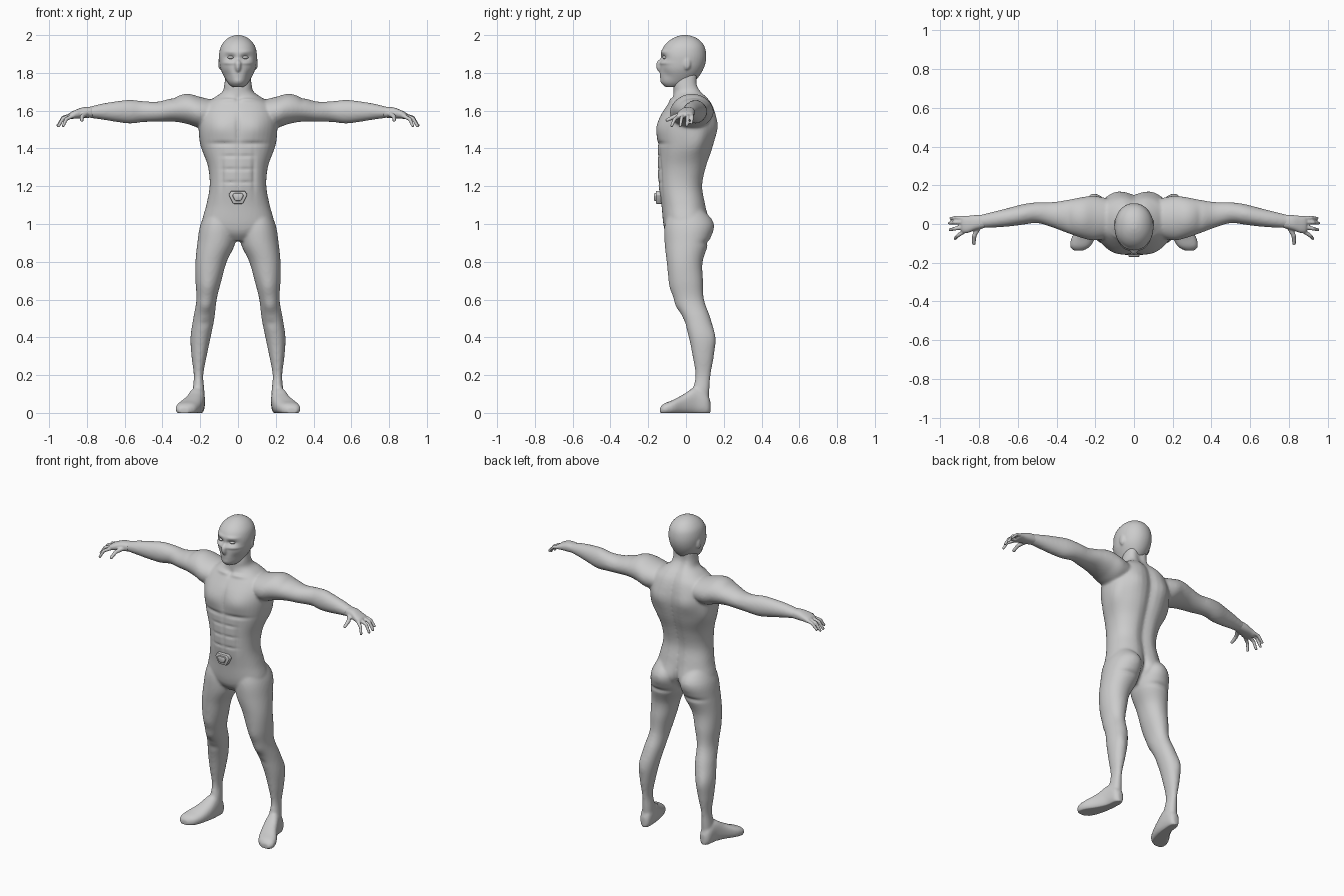
import bpy, bmesh, math
from mathutils import Vector

grey = bpy.data.materials.new("suit_grey")
grey.diffuse_color = (0.6, 0.6, 0.6, 1)


def new_object(name, bm):
    bmesh.ops.recalc_face_normals(bm, faces=bm.faces)
    mesh = bpy.data.meshes.new(name)
    bm.to_mesh(mesh)
    bm.free()
    obj = bpy.data.objects.new(name, mesh)
    bpy.context.collection.objects.link(obj)
    mesh.materials.append(grey)
    return obj


def activate(obj):
    bpy.ops.object.select_all(action='DESELECT')
    obj.select_set(True)
    bpy.context.view_layer.objects.active = obj


def add_modifier(obj, kind, **settings):
    mod = obj.modifiers.new(kind.lower(), kind)
    for key, value in settings.items():
        setattr(mod, key, value)
    activate(obj)
    bpy.ops.object.modifier_apply(modifier=mod.name)


def loft(name, axis, rings, power=2.2, sides=40, steps=5, groove=0.0):
    """Closed skin through rings (position, low a, high a, low b, high b)."""
    a, b = [i for i in range(3) if i != axis]
    smooth = []
    for i in range(len(rings) - 1):
        p = [rings[max(0, min(len(rings) - 1, i + k))] for k in (-1, 0, 1, 2)]
        for s in range(steps):
            t = s / steps
            smooth.append([0.5 * (2 * p1 + (p2 - p0) * t + (2 * p0 - 5 * p1 + 4 * p2 - p3) * t * t
                                  + (3 * p1 - p0 - 3 * p2 + p3) * t ** 3)
                           for p0, p1, p2, p3 in zip(*p)])
    smooth.append(rings[-1])
    bm = bmesh.new()
    loops = []
    for pos, a0, a1, b0, b1 in smooth:
        loop = []
        for k in range(sides):
            c, s = math.cos(math.tau * k / sides), math.sin(math.tau * k / sides)
            v = Vector()
            v[axis] = pos
            v[a] = (a0 + a1) / 2 + (a1 - a0) / 2 * math.copysign(abs(c) ** (2 / power), c)
            v[b] = (b0 + b1) / 2 + (b1 - b0) / 2 * math.copysign(abs(s) ** (2 / power), s)
            if s > 0:
                v[b] -= groove * math.exp(-(v[a] / 0.035) ** 2)
            loop.append(bm.verts.new(v))
        loops.append(loop)
    for l0, l1 in zip(loops, loops[1:]):
        for k in range(sides):
            n = (k + 1) % sides
            bm.faces.new((l0[k], l0[n], l1[n], l1[k]))
    bm.faces.new(loops[0])
    bm.faces.new(loops[-1])
    return new_object(name, bm)


def ball(name, centre, radii):
    bm = bmesh.new()
    bmesh.ops.create_uvsphere(bm, u_segments=24, v_segments=16, radius=1)
    bmesh.ops.scale(bm, vec=radii, verts=bm.verts)
    bmesh.ops.translate(bm, vec=centre, verts=bm.verts)
    return new_object(name, bm)


def finger(name, points, radius):
    """Chain of overlapping balls tapering to the tip."""
    bm = bmesh.new()
    pts = [Vector(p) for p in points]
    for i, (p, q) in enumerate(zip(pts, pts[1:])):
        for s in range(8):
            t = (i + s / 7) / (len(pts) - 1)
            r = bmesh.ops.create_icosphere(bm, subdivisions=2, radius=radius * (1 - 0.3 * t))
            bmesh.ops.translate(bm, vec=p.lerp(q, s / 7), verts=r["verts"])
    return new_object(name, bm)


def mirror(obj):
    add_modifier(obj, 'MIRROR', use_mirror_merge=False)
    return obj


def fuse(name, parts, voxel, iterations):
    activate(parts[0])
    for p in parts:
        p.select_set(True)
    bpy.ops.object.join()
    obj = parts[0]
    obj.name = name
    add_modifier(obj, 'REMESH', mode='VOXEL', voxel_size=voxel)
    add_modifier(obj, 'SMOOTH', factor=0.5, iterations=iterations)
    return obj


def sculpt(obj, strokes):
    """Mirrored soft strokes: centre x, y, z, radii x, y, z, push along the normal."""
    moves = []
    for v in obj.data.vertices:
        push = 0
        for x, y, z, rx, ry, rz, amount in strokes:
            d = ((abs(v.co.x) - x) / rx) ** 2 + ((v.co.y - y) / ry) ** 2 + ((v.co.z - z) / rz) ** 2
            if d < 9:
                push += amount * math.exp(-d)
        moves.append(v.normal * push)
    for v, m in zip(obj.data.vertices, moves):
        v.co += m
        v.co.z = max(v.co.z, 0)


def shade(obj, angle=60):
    activate(obj)
    bpy.ops.object.shade_smooth_by_angle(angle=math.radians(angle))


# Torso and neck
torso = loft("torso", 2, [(z, -w, w, f, k) for z, w, f, k in (
    (.91, .05, -.07, .05), (.95, .14, -.105, .09), (1.0, .19, -.12, .12), (1.1, .168, -.13, .108),
    (1.2, .15, -.145, .093), (1.3, .158, -.15, .112), (1.4, .19, -.15, .145), (1.5, .207, -.152, .168),
    (1.57, .205, -.135, .163), (1.63, .18, -.1, .145), (1.67, .125, -.072, .118), (1.7, .083, -.066, .09),
    (1.74, .072, -.066, .07), (1.8, .066, -.05, .072))], power=2.3, groove=.02)

# Arms
arm = mirror(loft("arm", 0, [
    (.1, -.06, .12, 1.52, 1.65), (.2, -.085, .145, 1.51, 1.672), (.27, -.072, .138, 1.53, 1.685),
    (.34, -.048, .125, 1.542, 1.67), (.42, -.018, .113, 1.541, 1.648), (.5, .005, .112, 1.54, 1.65),
    (.57, -.003, .103, 1.532, 1.657), (.64, -.012, .085, 1.54, 1.65), (.72, -.018, .065, 1.553, 1.637),
    (.79, -.02, .048, 1.563, 1.62), (.82, -.02, .042, 1.568, 1.615)], power=2))

# Legs and feet
leg = mirror(loft("leg", 2, [
    (1.1, .05, .15, -.08, .07), (1.0, .012, .198, -.112, .137), (.9, .014, .215, -.113, .12),
    (.8, .06, .225, -.102, .088), (.7, .088, .225, -.09, .09), (.6, .113, .22, -.062, .095),
    (.5, .125, .237, -.015, .13), (.4, .145, .251, .015, .152), (.3, .166, .246, .035, .147),
    (.2, .184, .234, .05, .13), (.12, .178, .24, .035, .124), (.04, .175, .245, .02, .118)], power=2.1))
foot = mirror(loft("foot", 1, [
    (.13, .195, .225, 0, .06), (.11, .178, .245, -.01, .1), (.05, .175, .258, -.01, .135),
    (-.01, .182, .285, -.01, .1), (-.07, .2, .322, -.01, .068), (-.115, .225, .33, -.01, .05),
    (-.137, .26, .312, -.005, .03)], power=2.5))

body = fuse("body", [torso, arm, leg, foot], .008, 6)
sculpt(body, [
    (.09, -.15, 1.51, .07, .08, .06, .012),      # chest
    (.0, -.15, 1.5, .012, .06, .09, -.008),      # breastbone
    (.08, -.15, 1.425, .08, .06, .012, -.008),   # under the chest
    (.0, -.15, 1.28, .008, .06, .12, -.006),     # belly midline
    (.085, -.14, 1.27, .012, .06, .1, -.006),    # belly sides
    (.04, -.15, 1.36, .04, .06, .008, -.005),    # belly rows
    (.04, -.15, 1.29, .04, .06, .008, -.005),
    (.04, -.15, 1.22, .04, .06, .008, -.005),
    (.1, .15, 1.52, .05, .06, .06, .008),        # shoulder blades
    (.19, .07, 1.43, .03, .07, .07, .01),        # back wings
    (.08, .13, 1.0, .06, .05, .06, .012),        # buttocks
    (.0, .12, .97, .014, .07, .07, -.014),
    (.12, .12, .9, .08, .05, .014, -.008),
    (.27, .03, 1.66, .05, .06, .04, .006),       # shoulder caps
    (.34, .03, 1.66, .02, .06, .04, -.005),
    (.17, -.06, .56, .03, .04, .035, .008),      # kneecaps
    (.17, -.03, .47, .03, .04, .02, -.006),
    (.16, -.07, .67, .03, .04, .04, .005),
    (.22, .15, .4, .03, .04, .06, .006),         # calves
    (.05, -.07, 1.655, .05, .04, .01, .008),     # collarbones
    (.0, -.07, 1.66, .015, .03, .02, -.008)])
shade(body)

# Hands
palm = mirror(loft("palm", 0, [
    (.77, -.02, .048, 1.564, 1.62), (.82, -.032, .046, 1.56, 1.618), (.86, -.046, .042, 1.558, 1.604),
    (.885, -.045, .04, 1.556, 1.592), (.892, -.035, .032, 1.56, 1.585)], power=2.4))
fingers = [mirror(finger("finger", pts, r)) for pts, r in (
    ([(.87, .03, 1.578), (.915, .033, 1.568), (.947, .03, 1.535)], .0115),
    ([(.87, .01, 1.58), (.925, .008, 1.565), (.953, .004, 1.522)], .0125),
    ([(.87, -.014, 1.578), (.925, -.024, 1.56), (.95, -.03, 1.52)], .0125),
    ([(.87, -.034, 1.574), (.91, -.06, 1.555), (.925, -.076, 1.52)], .012),
    ([(.8, -.012, 1.585), (.825, -.06, 1.57), (.827, -.1, 1.55)], .0145))]
hands = fuse("hands", [palm] + fingers, .005, 3)
shade(hands)

# Head with nose, ears under the hood, and brow
skull = loft("skull", 2, [(z, -w, w, f, k) for z, w, f, k in (
    (1.725, .03, -.108, -.02), (1.745, .052, -.128, .03), (1.78, .074, -.137, .068), (1.82, .092, -.138, .092),
    (1.86, .099, -.137, .105), (1.9, .1, -.134, .107), (1.94, .091, -.118, .098), (1.97, .07, -.09, .076),
    (1.99, .043, -.055, .045), (2.0, .014, -.024, .01))], power=2.1)
nose = ball("nose", (0, -.134, 1.838), (.017, .024, .036))
ear = mirror(ball("ear", (.095, .005, 1.85), (.01, .02, .033)))
head = fuse("head", [skull, nose, ear], .006, 4)
sculpt(head, [
    (.04, -.13, 1.882, .03, .05, .014, -.016),   # eye sockets
    (.04, -.13, 1.912, .035, .05, .01, .005),    # brow
    (.045, -.12, 1.852, .04, .05, .008, .005),   # upper mask edge
    (.055, -.1, 1.79, .025, .04, .03, -.006),    # cheeks
    (.0, -.13, 1.755, .025, .03, .015, .004)])   # chin
shade(head)

# Eyes
eyes = mirror(ball("eyes", (.038, -.109, 1.882), (.017, .016, .009)))
shade(eyes)


def plate(name, outline, y, depth):
    bm = bmesh.new()
    face = bm.faces.new([bm.verts.new((x, y, z)) for x, z in outline])
    ext = bmesh.ops.extrude_face_region(bm, geom=[face])
    verts = [g for g in ext["geom"] if isinstance(g, bmesh.types.BMVert)]
    bmesh.ops.translate(bm, vec=(0, depth, 0), verts=verts)
    obj = new_object(name, bm)
    add_modifier(obj, 'BEVEL', width=.005, segments=2)
    shade(obj, 35)


# Belt buckle with a raised inner panel
buckle = [(-.036, 1.175), (.036, 1.175), (.05, 1.155), (.026, 1.107), (-.026, 1.107), (-.05, 1.155)]
plate("belt_buckle", buckle, -.16, .04)
plate("buckle_panel", [(x * .6, 1.145 + (z - 1.145) * .6) for x, z in buckle], -.17, .03)
